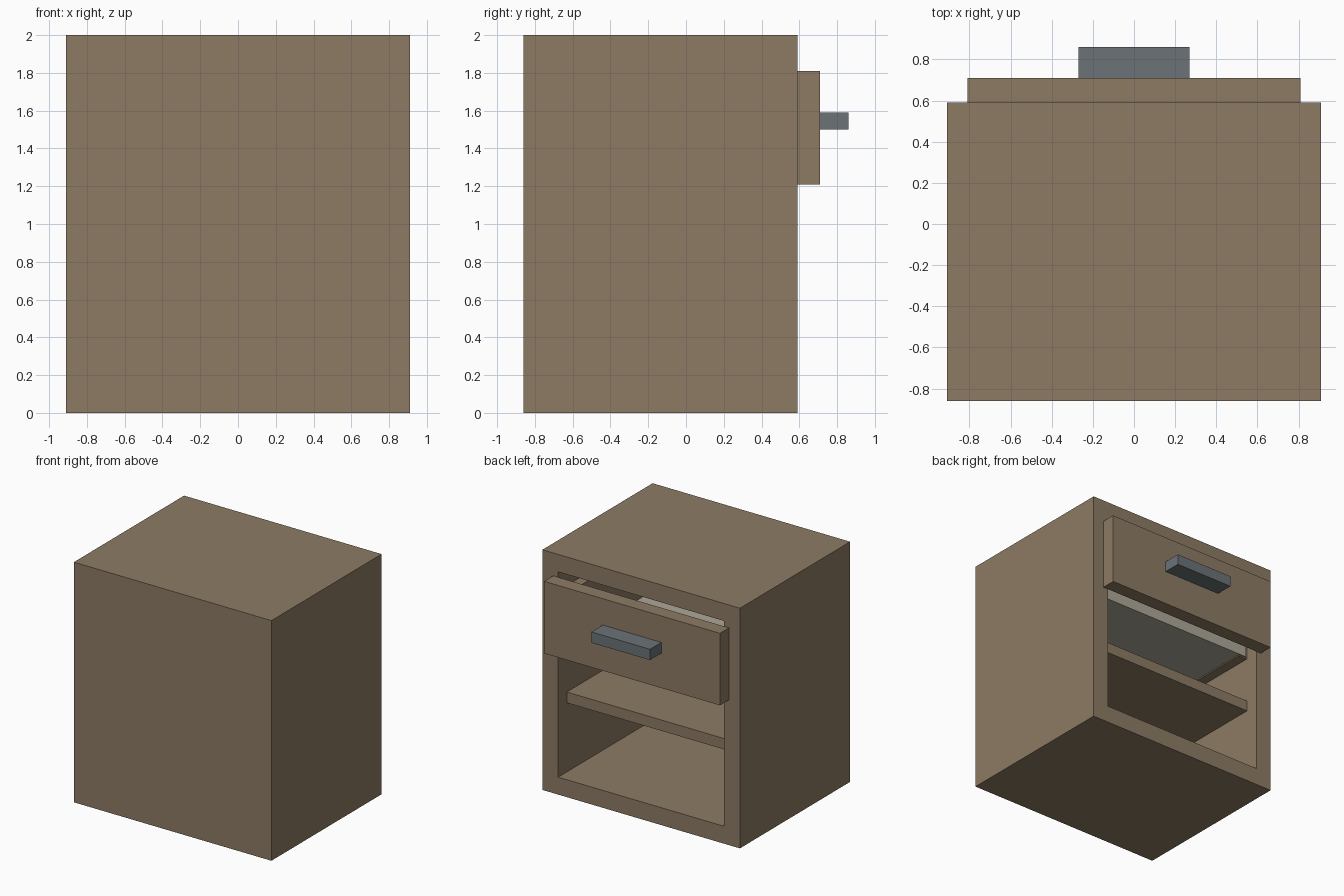
import bpy, bmesh
from mathutils import Vector

if "Cube" in bpy.data.objects:
    bpy.data.objects.remove(bpy.data.objects["Cube"])


def material(name, rgb):
    m = bpy.data.materials.new(name)
    m.diffuse_color = (*[(c / 255) ** 2.2 for c in rgb], 1)
    m.use_nodes = True
    m.node_tree.nodes["Principled BSDF"].inputs["Base Color"].default_value = m.diffuse_color
    return m


WOOD = material("brown_wood", (140, 122, 100))
PALE = material("pale_liner", (172, 166, 150))
METAL = material("grey_metal", (106, 114, 118))


def box(name, lo, hi, mat, edit=None):
    """Flat-sided box between two corners, with an optional bmesh edit."""
    lo, hi = Vector(lo), Vector(hi)
    bm = bmesh.new()
    bmesh.ops.create_cube(bm, size=1)
    for v in bm.verts:
        v.co = (lo + hi) / 2 + v.co * (hi - lo)
    if edit:
        edit(bm)
    mesh = bpy.data.meshes.new(name)
    bm.to_mesh(mesh)
    bm.free()
    mesh.materials.append(mat)
    ob = bpy.data.objects.new(name, mesh)
    bpy.context.collection.objects.link(ob)
    return ob


def hollow(bm):
    """Sink the open side of the case, leaving the walls."""
    bm.normal_update()
    face = max(bm.faces, key=lambda f: f.calc_center_median().y)
    bmesh.ops.inset_region(bm, faces=[face], thickness=WALL, use_even_offset=True)
    geom = bmesh.ops.extrude_face_region(bm, geom=[face])["geom"]
    verts = [g for g in geom if isinstance(g, bmesh.types.BMVert)]
    bmesh.ops.translate(bm, verts=verts, vec=(0, -(1.45 - BACK), 0))
    if face.is_valid:
        bmesh.ops.delete(bm, geom=[face], context='FACES')
    bmesh.ops.recalc_face_normals(bm, faces=bm.faces[:])


WALL, BACK = 0.145, 0.1
INNER = 0.91 - WALL

# Case and fixed shelf
box("cabinet_case", (-0.91, -0.86, 0), (0.91, 0.59, 2), WOOD, hollow)
box("shelf", (-INNER, -0.76, 0.72), (INNER, 0.475, 0.81), WOOD)

# Drawer front and handle
box("drawer_front", (-0.81, 0.59, 1.21), (0.81, 0.71, 1.81), WOOD)
box("drawer_handle", (-0.27, 0.71, 1.5), (0.27, 0.86, 1.59), METAL)

# Drawer box: floor, two sides and back
box("drawer_floor", (-0.745, -0.68, 1.2), (0.745, 0.485, 1.29), PALE)
for side, name in ((-1, "left"), (1, "right")):
    xs = sorted((side * 0.68, side * (INNER - 0.003)))
    box(f"drawer_side_{name}", (xs[0], -0.68, 1.19), (xs[1], 0.475, 1.70), WOOD)
box("drawer_back", (-0.68, -0.69, 1.21), (0.68, -0.6, 1.70), WOOD)
